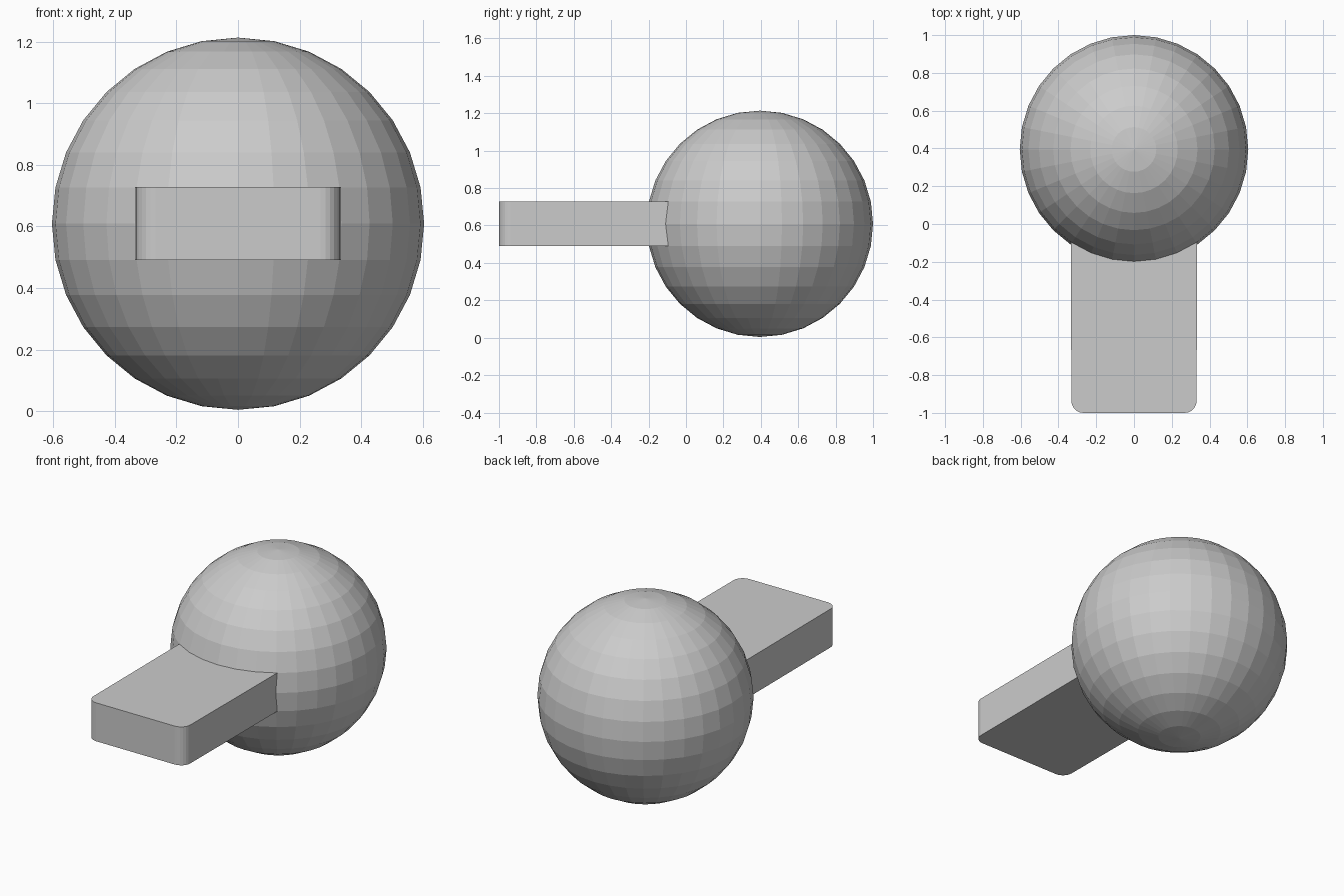
import bpy, bmesh

if "Cube" in bpy.data.objects:
    bpy.data.objects.remove(bpy.data.objects["Cube"])

# Round body: low-poly faceted ball
bpy.ops.mesh.primitive_uv_sphere_add(segments=32, ring_count=16, radius=0.605,
                                     location=(0, 0.395, 0.609))
ball = bpy.context.object
ball.name = "ball"
bpy.ops.object.shade_flat()

# Flat handle: slightly tapered block running into the ball
FRONT, BACK, BOTTOM, TOP = -1.0, 0.1, 0.491, 0.728
bm = bmesh.new()
outline = [(-0.331, FRONT), (0.331, FRONT), (0.335, BACK), (-0.335, BACK)]
base = bm.faces.new([bm.verts.new((x, y, BOTTOM)) for x, y in outline])
extruded = bmesh.ops.extrude_face_region(bm, geom=[base])["geom"]
for v in extruded:
    if isinstance(v, bmesh.types.BMVert):
        v.co.z = TOP
bmesh.ops.recalc_face_normals(bm, faces=bm.faces)

# Rounded vertical corners at the free end
corners = [e for e in bm.edges
           if all(abs(v.co.y - FRONT) < 1e-4 for v in e.verts)
           and abs(e.verts[0].co.z - e.verts[1].co.z) > 0.1]
bmesh.ops.bevel(bm, geom=corners, offset=0.063, segments=6, profile=0.5,
                affect='EDGES')
mesh = bpy.data.meshes.new("handle")
bm.to_mesh(mesh)
bm.free()
handle = bpy.data.objects.new("handle", mesh)
bpy.context.collection.objects.link(handle)
